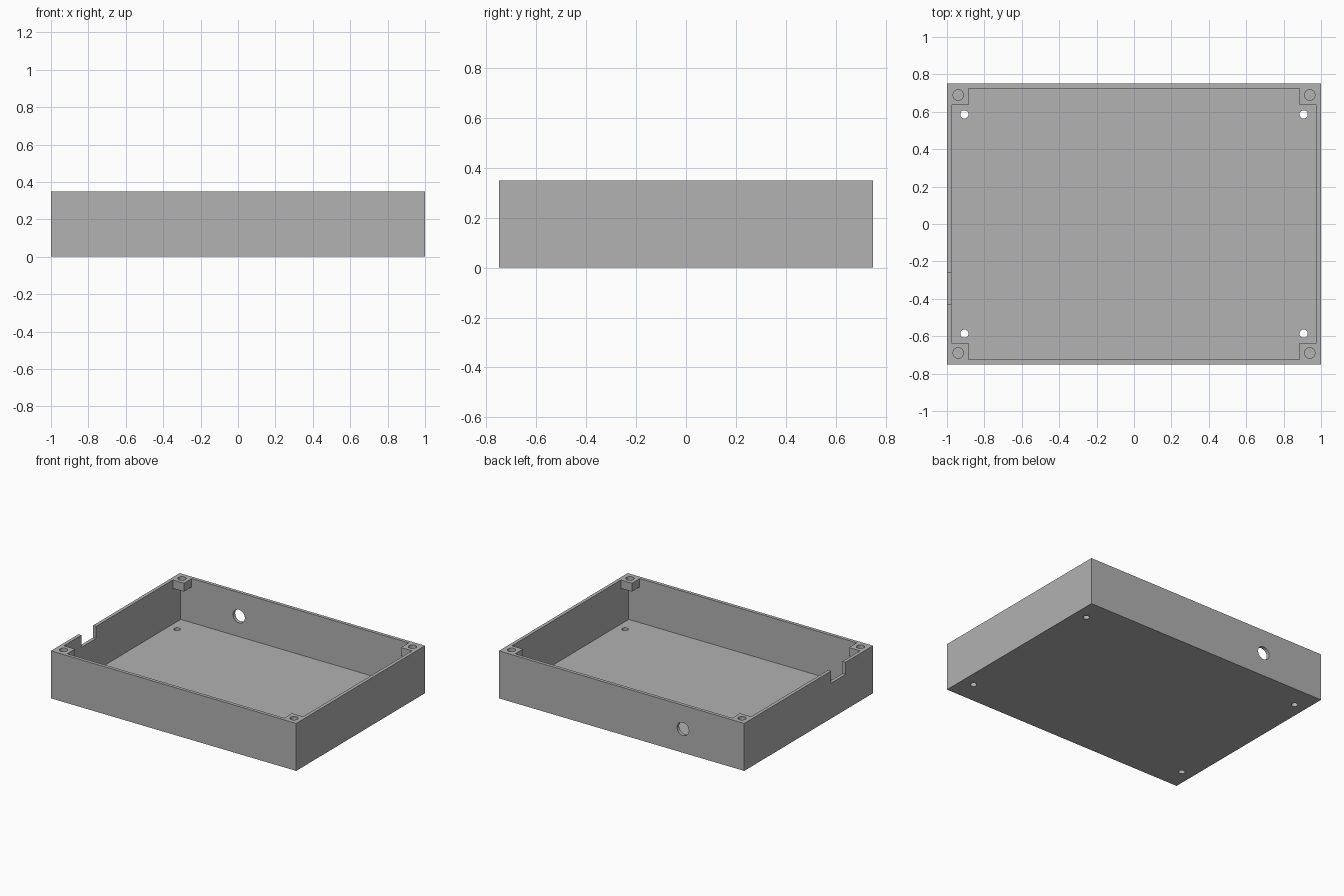
import bpy
from math import pi

cube = bpy.data.objects.get("Cube")
if cube:
    bpy.data.objects.remove(cube, do_unlink=True)

# Overall sizes
HX, HY, HEIGHT = 1.0, 0.75, 0.35
WALL = 0.025
POST, POST_Z = 0.115, 0.288
IX, IY = HX - WALL, HY - WALL
TOP = HEIGHT + 0.1

gray = bpy.data.materials.new("plain gray")
gray.use_nodes = True
gray.diffuse_color = (0.445, 0.445, 0.445, 1)
gray.node_tree.nodes["Principled BSDF"].inputs["Base Color"].default_value = gray.diffuse_color


def box(name, x0, x1, y0, y1, z0, z1):
    bpy.ops.mesh.primitive_cube_add(size=1)
    obj = bpy.context.object
    obj.name = name
    for v in obj.data.vertices:
        v.co = (x1 if v.co.x > 0 else x0,
                y1 if v.co.y > 0 else y0,
                z1 if v.co.z > 0 else z0)
    obj.data.materials.append(gray)
    return obj


def drill(name, location, radius, depth, tilt=0):
    bpy.ops.mesh.primitive_cylinder_add(vertices=32, radius=radius, depth=depth,
                                        location=location, rotation=(tilt, 0, 0))
    obj = bpy.context.object
    obj.name = name
    obj.data.materials.append(gray)
    return obj


# Open tray body
tray = box("enclosure_tray", -HX, HX, -HY, HY, 0, HEIGHT)

# Cavity: full size below the corner posts, cross shaped between them
cutters = [
    box("cavity_cutter", -IX, IX, -IY, IY, WALL, POST_Z),
    box("wide_opening_cutter", -IX, IX, POST - HY, HY - POST, 0.1, TOP),
    box("deep_opening_cutter", POST - HX, HX - POST, -IY, IY, 0.1, TOP),
    # Cable notch in the right wall
    box("notch_cutter", -HX - 0.1, -HX + 0.06, -0.43, -0.26, 0.26, TOP),
    # Round port in the back wall
    drill("port_cutter", (-0.5, HY, 0.175), 0.048, 0.2, pi / 2),
]

# Screw holes in the posts and mounting holes in the floor
for sx in (-1, 1):
    for sy in (-1, 1):
        cutters.append(drill("post_hole_cutter", (sx * 0.94, sy * 0.69, 0.32), 0.028, 0.2))
        cutters.append(drill("floor_hole_cutter", (sx * 0.907, sy * 0.586, 0), 0.022, 0.1))

# Apply every cut, then remove the cutters
bpy.ops.object.select_all(action='DESELECT')
tray.select_set(True)
bpy.context.view_layer.objects.active = tray
for cutter in cutters:
    cutter.hide_render = True
    mod = tray.modifiers.new(cutter.name, 'BOOLEAN')
    mod.operation = 'DIFFERENCE'
    mod.solver = 'EXACT'
    mod.object = cutter
    bpy.ops.object.modifier_apply(modifier=mod.name)
    bpy.data.objects.remove(cutter, do_unlink=True)

bpy.ops.object.shade_smooth_by_angle()
